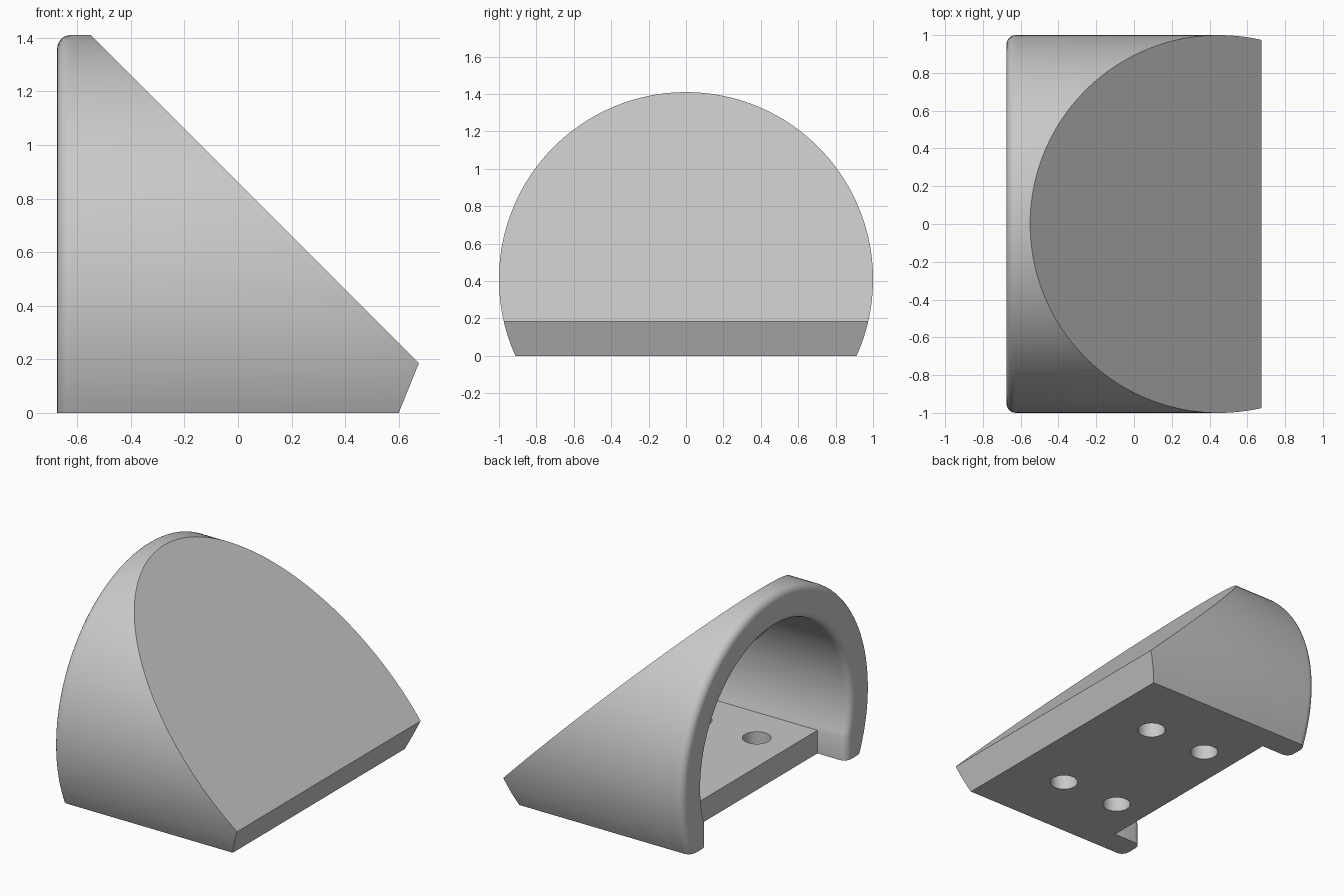
import bpy, bmesh
from math import asin, sin, cos, pi, sqrt
from mathutils import Matrix

cube = bpy.data.objects.get("Cube")
if cube:
    bpy.data.objects.remove(cube, do_unlink=True)

AXIS_Z = 0.41      # height of the barrel axis
BACK = -0.675      # open end
OUTER, INNER = 1.0, 0.78
FLOOR = 0.155
FILLET = 0.05


def arc(r, z_cut, n=112):
    """Circle around the barrel axis, cut off below z_cut."""
    a = asin((z_cut - AXIS_Z) / r)
    angles = [a + (pi - 2 * a) * i / n for i in range(n + 1)]
    return [(r * cos(t), AXIS_Z + r * sin(t)) for t in angles]


def slot(r):
    """Rectangle as wide as the cavity at floor level."""
    w = sqrt(r * r - (FLOOR - AXIS_Z) ** 2)
    return [(w, -0.1), (w, 0.3), (-w, 0.3), (-w, -0.1)]


def rim(radius, direction, steps=6):
    """Rounded lip: (x, radius) stations starting at the open end."""
    angles = [pi / 2 * i / steps for i in range(steps + 1)]
    return [(BACK + FILLET * (1 - cos(t)),
             radius + direction * FILLET * (1 - sin(t))) for t in angles]


def loft(stations, section):
    """Closed solid through sections placed along x."""
    bm = bmesh.new()
    rings = [[bm.verts.new((x, y, z)) for y, z in section(r)]
             for x, r in stations]
    for a, b in zip(rings, rings[1:]):
        for i in range(len(a)):
            j = (i + 1) % len(a)
            bm.faces.new((a[i], a[j], b[j], b[i]))
    bm.faces.new(rings[0])
    bm.faces.new(rings[-1])
    bmesh.ops.recalc_face_normals(bm, faces=bm.faces)
    return bm


def slice_off(bm, point, normal):
    """Remove everything beyond a plane and cap the cut."""
    geom = bm.verts[:] + bm.edges[:] + bm.faces[:]
    cut = bmesh.ops.bisect_plane(bm, geom=geom, dist=1e-5, plane_co=point,
                                 plane_no=normal, clear_outer=True)
    bmesh.ops.holes_fill(bm, edges=[e for e in bm.edges if e.is_boundary], sides=0)
    bmesh.ops.recalc_face_normals(bm, faces=bm.faces)


def make(name, bm):
    mesh = bpy.data.meshes.new(name)
    bm.to_mesh(mesh)
    bm.free()
    ob = bpy.data.objects.new(name, mesh)
    bpy.context.collection.objects.link(ob)
    return ob


# Outer shell: barrel with a rounded lip, sloped face and chamfered toe
bm = loft(rim(OUTER, -1) + [(0.9, OUTER)], lambda r: arc(r, 0))
slice_off(bm, (0, 0, 0.86), (1, 0, 1))
slice_off(bm, (0.6, 0, 0), (0.185, 0, -0.075))
shell = make("wedge_housing", bm)

# Notch at the open end of the floor
lip = [(BACK - 0.05, INNER + FILLET)] + rim(INNER, 1)
notch = make("notch_cutter", loft(lip + [(-0.46, INNER)], slot))

# Hollow inside, closed by a wall parallel to the slope
bm = loft(lip + [(0.9, INNER)], lambda r: arc(r, FLOOR))
slice_off(bm, (0, 0, 0.64), (1, 0, 1))
cavity = make("cavity_cutter", bm)

# Four screw holes through the floor
bm = bmesh.new()
for x in (-0.22, 0.22):
    for y in (-0.437, 0.437):
        bmesh.ops.create_cone(bm, cap_ends=True, segments=48, radius1=0.088,
                              radius2=0.088, depth=0.36,
                              matrix=Matrix.Translation((x, y, 0.08)))
holes = make("hole_cutter", bm)

# Cut the shell
bpy.ops.object.select_all(action='DESELECT')
bpy.context.view_layer.objects.active = shell
shell.select_set(True)
for cutter in (notch, cavity, holes):
    cutter.hide_render = True
    mod = shell.modifiers.new(cutter.name, 'BOOLEAN')
    mod.operation = 'DIFFERENCE'
    mod.solver = 'EXACT'
    mod.object = cutter
    bpy.ops.object.modifier_apply(modifier=mod.name)
for cutter in (notch, cavity, holes):
    bpy.data.objects.remove(cutter, do_unlink=True)

# Single grey finish
grey = bpy.data.materials.new("light_grey")
grey.use_nodes = True
colour = (0.58, 0.58, 0.58, 1)
grey.diffuse_color = colour
grey.node_tree.nodes["Principled BSDF"].inputs["Base Color"].default_value = colour
shell.data.materials.clear()
shell.data.materials.append(grey)
bpy.ops.object.shade_smooth_by_angle(angle=pi / 6)
